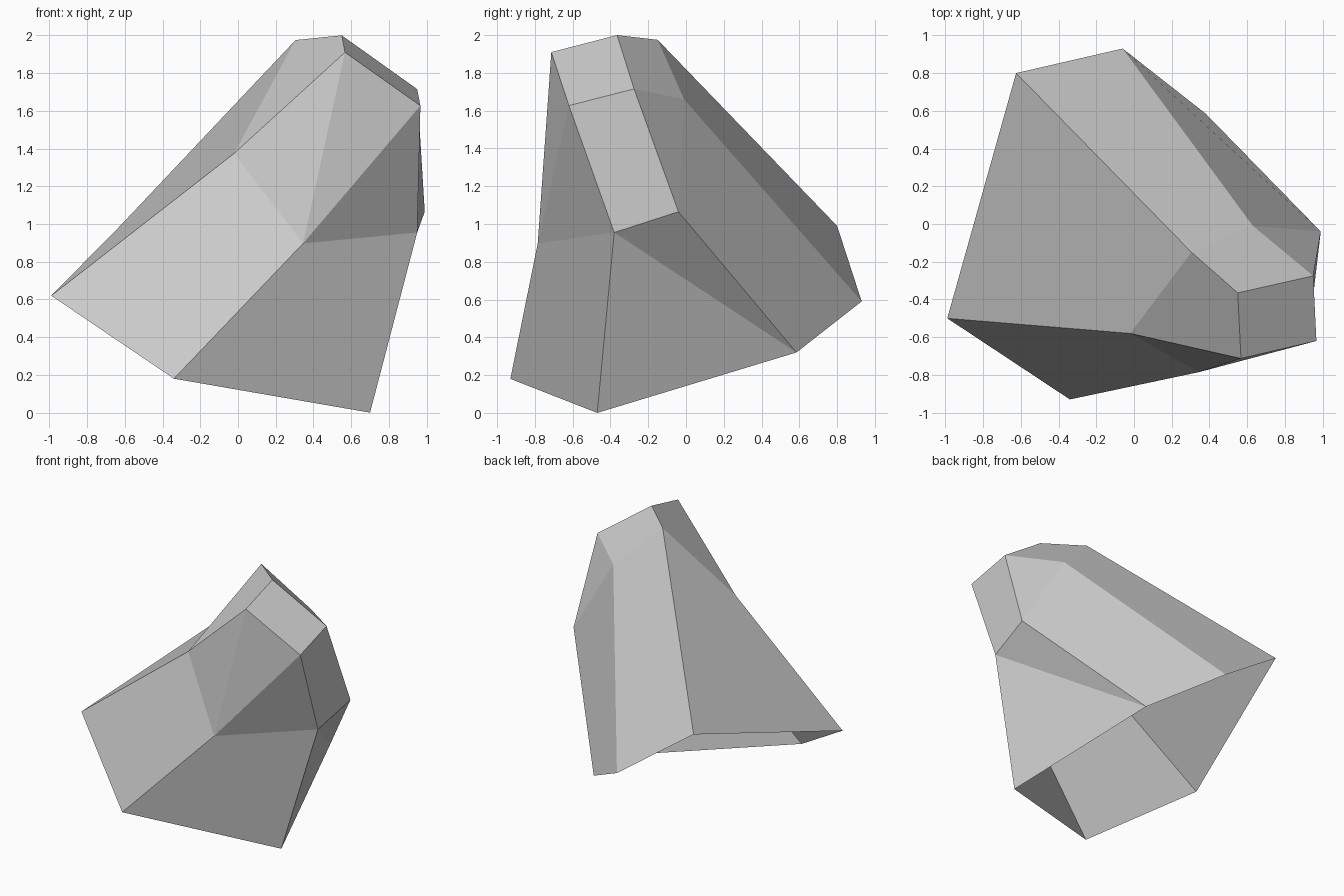
import bpy
import bmesh

default_cube = bpy.data.objects.get("Cube")
if default_cube:
    bpy.data.objects.remove(default_cube, do_unlink=True)


def make_material(name, colour):
    material = bpy.data.materials.new(name)
    material.use_nodes = True
    material.diffuse_color = colour
    material.node_tree.nodes["Principled BSDF"].inputs["Base Color"].default_value = colour
    return material


def add_ring(bm, points):
    return [bm.verts.new(point) for point in points]


def bridge(bm, lower, upper, bulging=()):
    """Join two matching rings; repeated upper corners give triangles.
    A bulging quad starts one corner on, so it folds along its other diagonal."""
    faces = []
    for i in range(len(lower)):
        j = (i + 1) % len(lower)
        corners = [lower[i], lower[j], upper[j], upper[i]]
        if i in bulging:
            corners = corners[1:] + corners[:1]
        faces.append(bm.faces.new(list(dict.fromkeys(corners))))
    return faces


bm = bmesh.new()

# Open tilted rim, running anticlockwise from the front left corner
rim = add_ring(bm, [
    (-0.99, -0.50, 0.62), (-0.34, -0.93, 0.18), (0.70, -0.47, 0.0),
    (0.38, 0.585, 0.32), (-0.06, 0.93, 0.59), (-0.625, 0.80, 0.99),
])

# Waist where the long sides break
waist = add_ring(bm, [
    (-0.02, -0.58, 1.375), (0.345, -0.785, 0.897), (0.95, -0.38, 0.955),
    (0.99, -0.04, 1.065), (0.63, -0.01, 1.66), (0.305, -0.15, 1.975),
])

# Four-cornered cap
cap = add_ring(bm, [
    (0.567, -0.713, 1.91), (0.967, -0.62, 1.627),
    (0.95, -0.275, 1.715), (0.55, -0.365, 2.0),
])
front, side, back, top = cap

# Long sides bulge, except the hollow one that closes the ring
lower_sides = bridge(bm, rim, waist, bulging=range(len(rim) - 1))
upper_sides = bridge(bm, waist, [front, side, side, back, back, top])
bm.faces.new(cap)

# Creased facets
bmesh.utils.face_split(lower_sides[2], rim[3], waist[2])
bmesh.utils.face_split(upper_sides[0], waist[1], front)

mesh = bpy.data.meshes.new("rock_shell")
bm.to_mesh(mesh)
bm.free()
mesh.materials.append(make_material("stone grey", (0.6, 0.6, 0.6, 1.0)))

rock = bpy.data.objects.new("rock_shell", mesh)
bpy.context.scene.collection.objects.link(rock)
